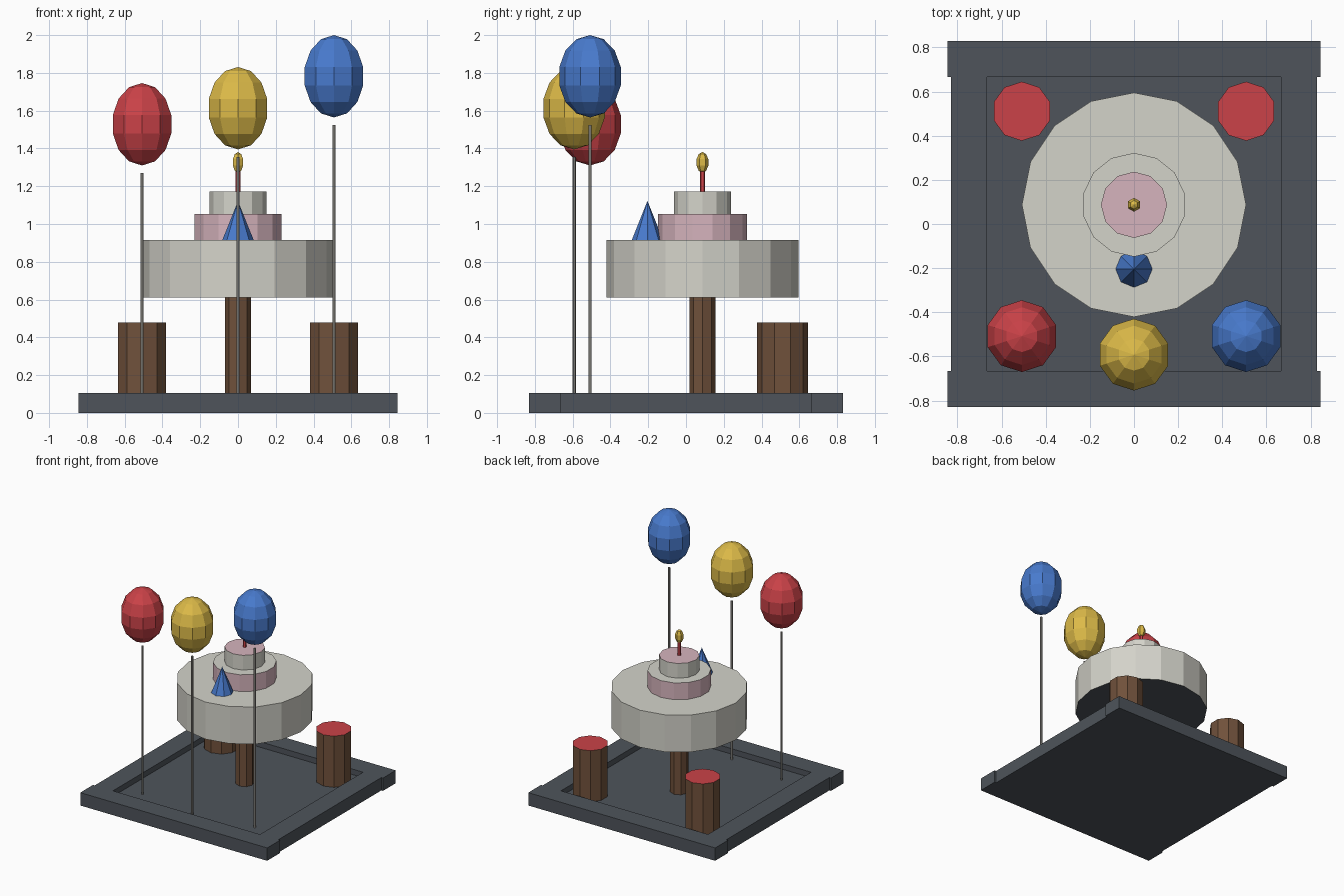
import bpy, bmesh, math
from mathutils import Matrix

if "Cube" in bpy.data.objects:
    bpy.data.objects.remove(bpy.data.objects["Cube"])


def lin(c):
    c /= 255
    return c / 12.92 if c <= 0.04045 else ((c + 0.055) / 1.055) ** 2.4


def mat(name, r, g, b):
    m = bpy.data.materials.new(name)
    m.diffuse_color = (lin(r), lin(g), lin(b), 1)
    m.use_nodes = True
    m.node_tree.nodes["Principled BSDF"].inputs["Base Color"].default_value = m.diffuse_color
    return m


slate = mat("slate", 78, 84, 91)
cream = mat("cream", 212, 211, 202)
pink = mat("pink", 214, 180, 189)
red = mat("red", 203, 66, 72)
blue = mat("blue", 72, 122, 205)
yellow = mat("yellow", 220, 186, 72)
wood = mat("brown wood", 112, 81, 59)
grey = mat("string grey", 150, 148, 142)


def finish(bm, name, side, top=None, bottom=None):
    """Make the object; flat faces, optional own colours for top and bottom caps."""
    bm.normal_update()
    mats = [side, top or side, bottom or side]
    for f in bm.faces:
        f.material_index = 1 if f.normal.z > 0.9 and top else 2 if f.normal.z < -0.9 and bottom else 0
    me = bpy.data.meshes.new(name)
    bm.to_mesh(me)
    bm.free()
    for m in mats:
        me.materials.append(m)
    ob = bpy.data.objects.new(name, me)
    bpy.context.collection.objects.link(ob)
    return ob


def box(name, x0, x1, y0, y1, z0, z1, m):
    bm = bmesh.new()
    bmesh.ops.create_cube(bm, size=1, matrix=Matrix.Translation(
        ((x0 + x1) / 2, (y0 + y1) / 2, (z0 + z1) / 2)) @ Matrix.Diagonal((x1 - x0, y1 - y0, z1 - z0, 1)))
    return finish(bm, name, m)


def lathe(name, x, y, profile, n, side, top=None, bottom=None):
    """Revolve (radius, z) points, bottom to top, with one corner pointing to +y."""
    bm = bmesh.new()
    rings = []
    for r, z in profile:
        if r == 0:
            rings.append([bm.verts.new((x, y, z))] * n)
        else:
            rings.append([bm.verts.new((x - r * math.sin(2 * math.pi * i / n),
                                        y + r * math.cos(2 * math.pi * i / n), z)) for i in range(n)])
    for a, b in zip(rings, rings[1:]):
        for i in range(n):
            j = (i + 1) % n
            bm.faces.new(list(dict.fromkeys((a[i], a[j], b[j], b[i]))))
    if profile[0][0]:
        bm.faces.new(rings[0][::-1])
    if profile[-1][0]:
        bm.faces.new(rings[-1])
    return finish(bm, name, side, top, bottom)


def drum(name, x, y, r, z0, z1, n, side, top=None, bottom=None):
    return lathe(name, x, y, [(r, z0), (r, z1)], n, side, top, bottom)


def ball(name, x, y, z, r, h, n, rings, m):
    prof = []
    for k in range(rings + 1):
        a = math.pi * k / rings
        prof.append((0 if k in (0, rings) else r * math.sin(a), z - h * math.cos(a)))
    return lathe(name, x, y, prof, n, m)


# Shallow tray base: floor and four rims
FLOOR = 0.06
box("base_floor", -0.67, 0.67, -0.67, 0.67, 0, FLOOR, slate)
for s, n in ((-1, "front"), (1, "back")):
    a, b = sorted((s * 0.665, s * 0.83))
    box(n + "_rim", -0.845, 0.845, a, b, 0, 0.105, slate)
for s, n in ((-1, "left"), (1, "right")):
    a, b = sorted((s * 0.665, s * 0.83))
    box(n + "_rim", a, b, -0.665, 0.665, 0, 0.105, slate)

# Round table with cloth
TY = 0.087
drum("table_leg", 0, TY, 0.068, FLOOR, 0.62, 8, wood)
drum("table_cloth", 0, TY, 0.508, 0.612, 0.915, 16, cream, bottom=slate)

# Cake, candle and flame
drum("cake_lower_tier", 0, TY, 0.235, 0.915, 1.052, 14, pink, top=cream)
drum("cake_upper_tier", 0, TY, 0.15, 1.052, 1.172, 12, cream, top=pink)
drum("candle", 0, TY, 0.014, 1.172, 1.29, 6, red)
ball("flame", 0, TY, 1.326, 0.033, 0.055, 6, 5, yellow)

# Party hat on the table
lathe("party_hat", 0, -0.204, [(0.083, 0.915), (0, 1.122)], 8, blue)

# Stools with red seats
for s, n in ((-1, "left"), (1, "right")):
    drum(n + "_stool", s * 0.508, 0.511, 0.134, FLOOR, 0.478, 10, wood, top=red)

# Balloons on strings
for n, x, y, z, m in (("left", -0.508, -0.508, 1.528, red),
                      ("middle", 0, -0.592, 1.613, yellow),
                      ("right", 0.508, -0.508, 1.782, blue)):
    ball(n + "_balloon", x, y, z, 0.167, 0.218, 10, 7, m)
    drum(n + "_string", x, y, 0.0085, FLOOR, z - 0.257, 6, grey)
